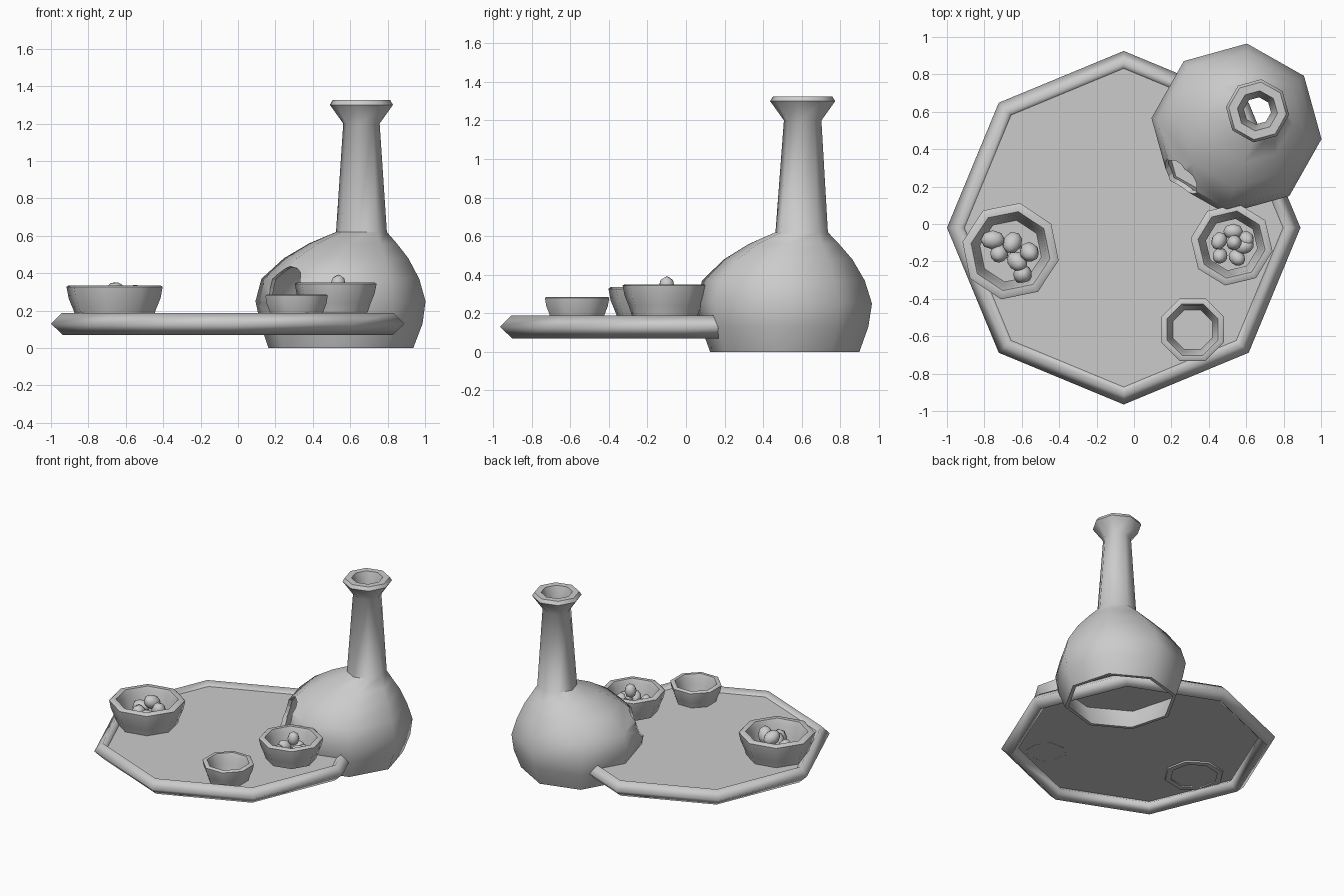
import bpy, bmesh, math
from math import cos, sin, radians
from mathutils import Vector

if "Cube" in bpy.data.objects:
    bpy.data.objects.remove(bpy.data.objects["Cube"])


def finish(name, bm, angle=58):
    bmesh.ops.recalc_face_normals(bm, faces=bm.faces)
    me = bpy.data.meshes.new(name)
    bm.to_mesh(me)
    bm.free()
    ob = bpy.data.objects.new(name, me)
    bpy.context.collection.objects.link(ob)
    bpy.ops.object.select_all(action='DESELECT')
    ob.select_set(True)
    bpy.context.view_layer.objects.active = ob
    bpy.ops.object.shade_smooth_by_angle(angle=radians(angle))
    return ob


def loft(name, rows, rot=0.0, sides=8, angle=58):
    """Closed ring of cross-sections; each row is (x, y, z, radius)."""
    bm = bmesh.new()
    rings = [[bm.verts.new((x + r * cos(rot + math.tau * i / sides),
                            y + r * sin(rot + math.tau * i / sides), z))
              for i in range(sides)] for x, y, z, r in rows]
    for a, b in zip(rings, rings[1:] + rings[:1]):
        for i in range(sides):
            j = (i + 1) % sides
            bm.faces.new((a[i], a[j], b[j], b[i]))
    return finish(name, bm, angle)


# tray: octagonal rim and thin floor
TX, TY = -0.055, -0.02
loft("tray_rim", [(TX, TY, z, r) for z, r in
                  ((0.13, 0.945), (0.188, 0.887), (0.13, 0.825), (0.07, 0.882))], angle=95)
bm = bmesh.new()
bm.faces.new([bm.verts.new((TX + 0.86 * cos(k * math.pi / 4),
                            TY + 0.86 * sin(k * math.pi / 4), 0.155)) for k in range(8)])
finish("tray_floor", bm)

# vase: off-centre belly, long neck, flared lip, inner wall
outer = [(0.55, 0.512, 0.0, 0.39), (0.553, 0.512, 0.13, 0.437), (0.548, 0.51, 0.25, 0.458),
         (0.547, 0.505, 0.37, 0.425), (0.578, 0.53, 0.48, 0.335), (0.615, 0.56, 0.56, 0.235),
         (0.66, 0.6, 0.62, 0.137), (0.66, 0.605, 1.2, 0.098), (0.66, 0.605, 1.30, 0.17),
         (0.66, 0.605, 1.325, 0.155)]
inner = [(x, y, z, r - 0.025) for x, y, z, r in reversed(outer[:8])]
vase = loft("vase", outer + [(0.66, 0.605, 1.325, 0.108)] + inner, rot=radians(-7))

# round opening in the side of the belly
bpy.ops.mesh.primitive_cylinder_add(vertices=16, radius=0.12, depth=0.26, location=(0.25, 0.25, 0.325))
cutter = bpy.context.object
cutter.name = "opening_cutter"
cutter.rotation_euler = Vector((-1, -1, 0.45)).to_track_quat('Z', 'Y').to_euler()
bpy.context.view_layer.update()
mod = vase.modifiers.new("opening", 'BOOLEAN')
mod.object = cutter
mod.operation = 'DIFFERENCE'
mod.solver = 'EXACT'
bpy.context.view_layer.objects.active = vase
bpy.ops.object.modifier_apply(modifier=mod.name)
bpy.data.objects.remove(cutter, do_unlink=True)

# bowls: one profile (radius, height below the lip) scaled three ways
BOWL = [(0.205, -0.19), (0.225, -0.13), (0.25, -0.07), (0.262, -0.008), (0.25, 0.0),
        (0.215, 0.0), (0.2, -0.035), (0.185, -0.12), (0.165, -0.19)]
for name, x, y, top, s, rot in (("large_bowl", -0.66, -0.145, 0.335, 1.0, -11),
                                ("medium_bowl", 0.522, -0.11, 0.35, 0.845, -9),
                                ("small_bowl", 0.313, -0.565, 0.285, 0.69, 22.5)):
    loft(name, [(x, y, top + h * s, r * s) for r, h in BOWL], rot=radians(rot))


# nuts piled in two of the bowls
def nuts(name, spots, size):
    for k, (x, y, z) in enumerate(spots):
        bpy.ops.mesh.primitive_uv_sphere_add(segments=8, ring_count=6, radius=size, location=(x, y, z))
        ob = bpy.context.object
        ob.name = f"{name}_{k + 1}"
        ob.scale = (1.2, 0.95, 0.9)
        ob.rotation_euler = (0.3 * k, 0.5 * k, 1.1 * k)
        bpy.ops.object.shade_smooth()


nuts("large_nut", [(-0.755, -0.085, 0.23), (-0.65, -0.1, 0.30), (-0.56, -0.15, 0.28),
                   (-0.595, -0.27, 0.22), (-0.72, -0.155, 0.22), (-0.625, -0.2, 0.235)], 0.054)
nuts("small_nut", [(0.53, -0.04, 0.26), (0.455, -0.09, 0.26), (0.60, -0.08, 0.26),
                   (0.535, -0.1, 0.34), (0.46, -0.17, 0.25), (0.55, -0.18, 0.26),
                   (0.59, -0.12, 0.27)], 0.044)
